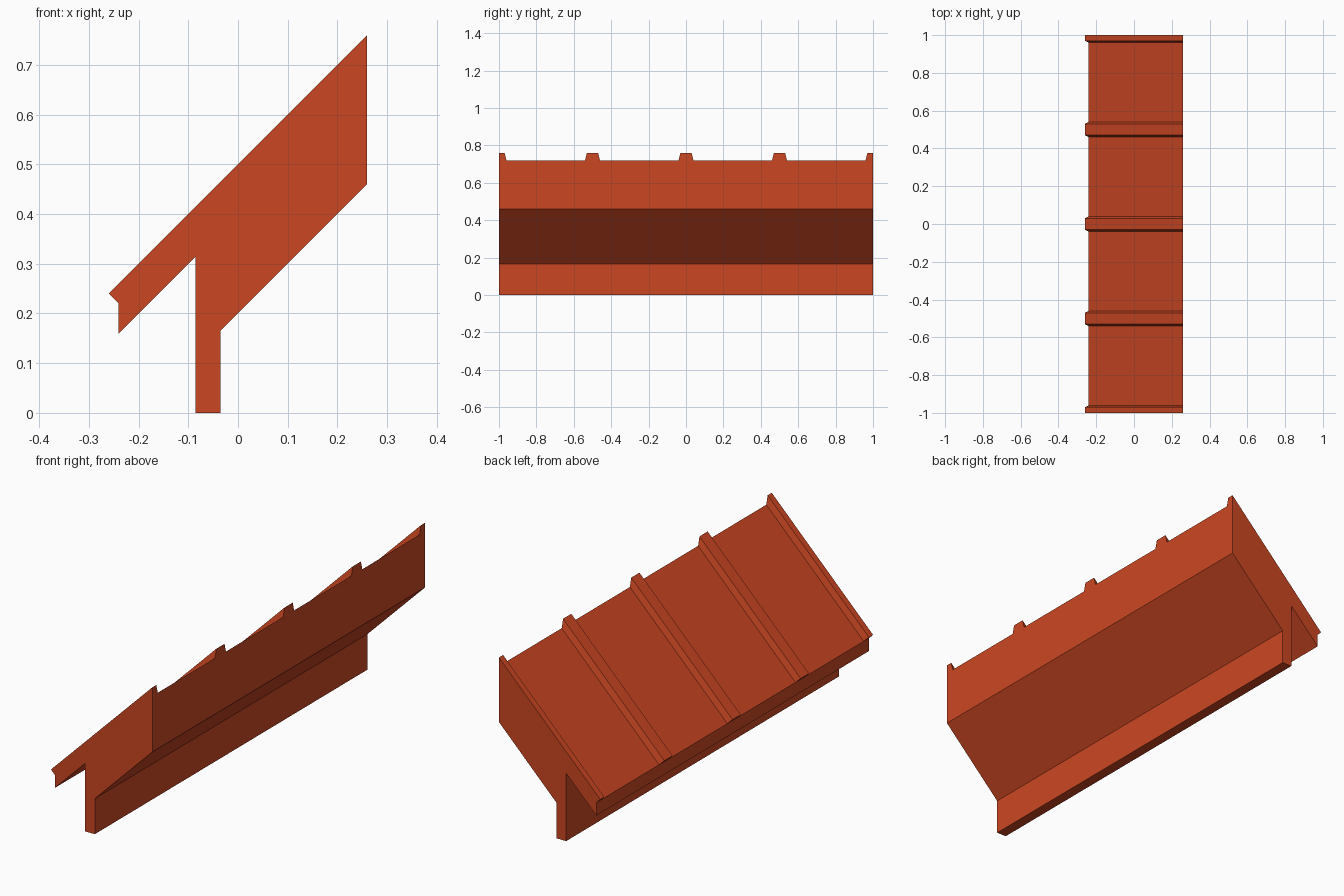
import bpy
import bmesh

if "Cube" in bpy.data.objects:
    bpy.data.objects.remove(bpy.data.objects["Cube"], do_unlink=True)

HALF = 1.0      # half the length along y
EAVE = -0.24    # low edge of the roof surface
RIDGE = 0.26    # high edge of the roof surface
RISE = 0.46     # height of the 45 degree roof surface at x = 0
RIB = 0.04      # how far the ribs stand above the roof surface

red = bpy.data.materials.new("roof_red")
red.use_nodes = True
colour = (0.6, 0.062, 0.016, 1)
red.diffuse_color = colour
red.node_tree.nodes["Principled BSDF"].inputs["Base Color"].default_value = colour


def finish(bm, name):
    bmesh.ops.recalc_face_normals(bm, faces=bm.faces)
    mesh = bpy.data.meshes.new(name)
    bm.to_mesh(mesh)
    bm.free()
    mesh.materials.append(red)
    obj = bpy.data.objects.new(name, mesh)
    bpy.context.collection.objects.link(obj)
    return obj


# Sloped roof slab with its supporting wall, one extruded profile
profile = [(EAVE, 0.16), (-0.085, 0.315), (-0.085, 0), (-0.035, 0),
           (-0.035, 0.165), (RIDGE, 0.46), (RIDGE, RIDGE + RISE), (EAVE, EAVE + RISE)]
bm = bmesh.new()
face = bm.faces.new([bm.verts.new((x, -HALF, z)) for x, z in profile])
extruded = bmesh.ops.extrude_face_region(bm, geom=[face])["geom"]
moved = [v for v in extruded if isinstance(v, bmesh.types.BMVert)]
bmesh.ops.translate(bm, verts=moved, vec=(0, 2 * HALF, 0))
finish(bm, "roof_and_wall")


# Raised seams: trapezoid section, cut square at the eave and plumb at the ridge
def clamp(y):
    return max(-HALF, min(HALF, y))


def add_rib(name, y):
    bm = bmesh.new()
    section = [(y - 0.04, 0), (y - 0.03, RIB), (y + 0.03, RIB), (y + 0.04, 0)]
    low, high = [], []
    for sy, up in section:
        low.append(bm.verts.new((EAVE - up / 2, clamp(sy), EAVE + RISE + up / 2)))
        high.append(bm.verts.new((RIDGE, clamp(sy), RIDGE + RISE + up)))
    # open underneath, where it meets the roof
    for i in range(3):
        bm.faces.new((low[i], low[i + 1], high[i + 1], high[i]))
    # a rib on the gable edge is halved, so its ends have one corner fewer
    bm.faces.new(low)
    bm.faces.new(high[::-1])
    return finish(bm, name)


for n in range(5):
    add_rib(f"roof_rib_{n + 1}", -HALF + n * 0.5)
